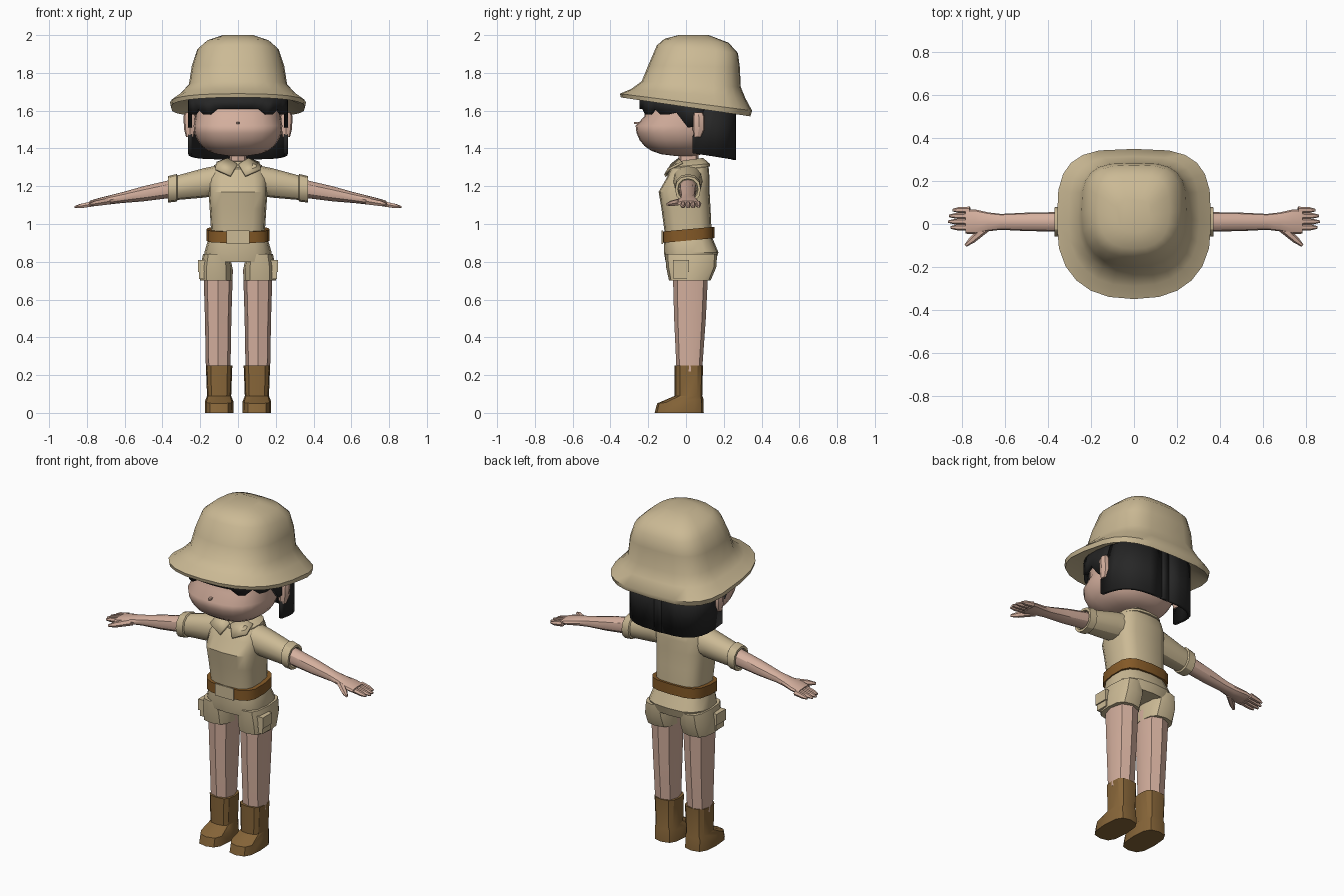
import bpy, bmesh, math
from math import sin, cos, radians, copysign
from mathutils import Vector

if "Cube" in bpy.data.objects:
    bpy.data.objects.remove(bpy.data.objects["Cube"], do_unlink=True)


def material(name, red, green, blue):
    mat = bpy.data.materials.new(name)
    mat.use_nodes = True
    colour = (red, green, blue, 1)
    mat.diffuse_color = colour
    mat.node_tree.nodes["Principled BSDF"].inputs["Base Color"].default_value = colour
    return mat


KHAKI = material("khaki cloth", .6, .49, .3)
SKIN = material("skin", .66, .43, .34)
HAIR = material("black hair", .02, .02, .02)
BOOT = material("boot leather", .24, .13, .04)
BELT = material("belt leather", .23, .1, .02)


def finish(name, bm, mat, mirror=False, thick=0, angle=32):
    # Turn the mesh into a shaded object with its modifiers
    bmesh.ops.recalc_face_normals(bm, faces=bm.faces[:])
    mesh = bpy.data.meshes.new(name)
    bm.to_mesh(mesh)
    bm.free()
    mesh.materials.append(mat)
    for polygon in mesh.polygons:
        polygon.use_smooth = True
    mesh.set_sharp_from_angle(angle=radians(angle))
    obj = bpy.data.objects.new(name, mesh)
    bpy.context.collection.objects.link(obj)
    if mirror:
        obj.modifiers.new("mirror", "MIRROR")
    if thick:
        solid = obj.modifiers.new("thickness", "SOLIDIFY")
        solid.thickness = thick
        solid.offset = 0


def skin_rings(name, rings, mat, **options):
    # Bridge equal rings of points and cap both ends
    bm = bmesh.new()
    loops = [[bm.verts.new(point) for point in ring] for ring in rings]
    for low, high in zip(loops, loops[1:]):
        for i in range(len(low)):
            bm.faces.new((low[i - 1], low[i], high[i], high[i - 1]))
    bm.faces.new(loops[0])
    bm.faces.new(loops[-1])
    finish(name, bm, mat, **options)


def rounded(angle, power):
    # Point on a unit superellipse
    c, s = cos(angle), sin(angle)
    return copysign(abs(c) ** (2 / power), c), copysign(abs(s) ** (2 / power), s)


def oval(sides, power, back_power):
    angles = [math.tau * i / sides for i in range(sides)]
    return [rounded(a, back_power if a < math.pi else power) for a in angles]


def upright(name, rows, mat, sides=16, power=2.5, back_power=None, x=0, **options):
    # Rows: height, half width, front, back and optional rise towards the back
    outline = oval(sides, power, back_power or power)
    rings = []
    for z, width, front, back, *rise in rows:
        middle, depth = (front + back) / 2, (back - front) / 2
        rings.append([(x + width * c, middle + depth * s, z + sum(rise) * (s + 1) / 2)
                      for c, s in outline])
    skin_rings(name, rings, mat, mirror=x > 0, **options)


def arm_height(x):
    return 1.25 - .18 * x


def along_arm(name, rows, mat):
    # Rows: distance from the middle, half depth, half height
    rings = [[(x, .01 + depth * c, arm_height(x) + height * s)
              for c, s in oval(12, 2.2, 2.2)] for x, depth, height in rows]
    skin_rings(name, rings, mat, mirror=True)


def digit(name, root, tip, radius):
    # Tapered finger between two points (x, y) on the drooping arm plane
    start, end = [Vector((x, y, arm_height(x) - .005)) for x, y in (root, tip)]
    along = (end - start).normalized()
    side = along.cross(Vector((0, 0, 1))).normalized()
    up = side.cross(along)
    rings = [[start.lerp(end, t) + (side * c + up * s) * radius * scale
              for c, s in oval(6, 2, 2)] for t, scale in ((0, 1.1), (.7, .9), (1, .4))]
    skin_rings(name, rings, SKIN, mirror=True)


def curtain(name, angles, power, edges):
    # Hanging sheet of hair around the head; edges gives bottom and top per column
    bm = bmesh.new()
    columns = []
    for i, degrees in enumerate(angles):
        c, s = rounded(radians(degrees), power)
        x, y = .255 * c, .01 + .245 * s
        columns.append([bm.verts.new((x, y, z)) for z in edges(i, y)])
    for (low, high), (next_low, next_high) in zip(columns, columns[1:]):
        bm.faces.new((low, next_low, next_high, high))
    finish(name, bm, HAIR, mirror=True, thick=.02)


def box(name, low, high, mat, mirror=True):
    bm = bmesh.new()
    bmesh.ops.create_cube(bm, size=1)
    for vert in bm.verts:
        vert.co = [a if c < 0 else b for a, b, c in zip(low, high, vert.co)]
    finish(name, bm, mat, mirror=mirror)


# Hat: underside, lip, flaring brim and squarish crown
upright("hat", [
    (1.69, .25, -.24, .27, -.05), (1.67, .355, -.345, .34, -.1),
    (1.69, .36, -.35, .35, -.09), (1.715, .305, -.29, .315, -.05),
    (1.755, .26, -.235, .29, -.03), (1.84, .245, -.2, .285, -.01),
    (1.945, .215, -.155, .275, -.04), (1.98, .165, -.115, .225, -.02),
    (2, .08, -.04, .12)], KHAKI, sides=24, power=2.4, back_power=3.4, angle=50)

# Head: rounded jaw and cheeks by rule, then the recessed brow
jaw = []
for step in range(7):
    lift = radians(84 - 14 * step)
    spread = cos(lift) ** .65
    jaw.append((1.52 - .16 * sin(lift), .235 * spread, -.267 * spread, .18 * spread))
brow = [(z, .225, -.22, .2) for z in (1.57, 1.72)]
upright("head", jaw + brow, SKIN, sides=24, angle=60)
upright("nose", [(z, .01, -.275, -.2) for z in (1.53, 1.54)], SKIN, sides=8)
upright("ears", [(1.46, .02, .04, .08), (1.5, .03, .035, .1),
                 (1.57, .035, .035, .1), (1.59, .025, .04, .09)], SKIN, sides=8, x=.255)
upright("neck", [(z, .045, -.04, .065) for z in (1.28, 1.39)], SKIN, sides=8)

# Hair: cap under the hat, jagged fringe, back curtain
upright("hair_cap", [(1.635, .24, -.23, .245, -.03), (1.73, .23, -.2, .24, -.02)],
        HAIR, sides=24)
locks = (.06, .06, .06, .09, .09, .06, .09, .09, .08, .16, .15, .08)
curtain("hair_fringe", range(-90, 30, 10), 2.5,
        lambda i, y: (1.67 - locks[i], 1.67))
curtain("hair_back", range(1, 91, 11), 3.5,
        lambda i, y: (1.38 - .15 * y, 1.64 if i else 1.46))
curtain("hair_back_middle", (89, 90), 3.5, lambda i, y: (1.34, 1.64))

# Shirt body, sleeves with cuffs, collar
upright("shirt", [
    (.9, .14, -.11, .135), (.97, .143, -.115, .135), (1.08, .15, -.13, .13),
    (1.17, .156, -.145, .125), (1.24, .155, -.105, .125),
    (1.29, .13, -.08, .12, .01), (1.32, .07, -.05, .1, .01)], KHAKI, power=3.2)
along_arm("sleeves", [
    (.08, .08, .08), (.18, .075, .078), (.32, .062, .065), (.325, .07, .073),
    (.37, .068, .07), (.37, .054, .056), (.35, .05, .05)], KHAKI)
upright("collar", [(1.285, .13, -.08, .128, .02), (1.3, .128, -.08, .125, .02),
                   (1.33, .075, -.055, .09, .02)], KHAKI)
flap = bmesh.new()
flap.faces.new([flap.verts.new(point) for point in (
    (.004, -.075, 1.315), (.04, -.112, 1.255), (.12, -.092, 1.29),
    (.112, -.02, 1.325), (.055, -.035, 1.345))])
finish("collar_flaps", flap, KHAKI, mirror=True, thick=.014)

# Bare arms, hands and fingers
along_arm("arms", [(.33, .046, .049), (.5, .043, .04), (.62, .037, .028),
                   (.68, .044, .024), (.74, .058, .02), (.785, .055, .014)], SKIN)
for number, reach in enumerate((.855, .866, .862, .845)):
    spread = number * .027 - .016
    digit("finger_%d" % (number + 1), (.765, spread), (reach, spread), .0145)
digit("thumbs", (.685, -.015), (.785, -.1), .018)

# Belt with plain front panel
upright("belt", [(z, .167, -.126, .15, .025) for z in (.9, .96)], BELT, power=3.2)
box("belt_front_panel", (-.06, -.13, .895), (.06, -.121, .965), KHAKI, mirror=False)

# Shorts: seat, legs and side pockets
upright("shorts_seat", [(.8, .165, -.108, .155), (.85, .178, -.117, .172),
                        (.915, .158, -.117, .14, .01)], KHAKI, power=2.9)
upright("shorts_legs", [(.7, .085, -.09, .13), (.77, .085, -.105, .16),
                        (.84, .07, -.11, .165)], KHAKI, sides=12, power=2.8, x=.115)
box("pockets", (.14, -.065, .71), (.206, .01, .77), KHAKI)
box("pocket_flaps", (.14, -.07, .745), (.213, .015, .81), KHAKI)

# Legs and boots
upright("legs", [(.22, .065, -.05, .085), (.5, .07, -.063, .105),
                 (.76, .078, -.07, .118)], SKIN, sides=8, x=.105)
upright("boots", [(0, .076, -.166, .094), (.05, .075, -.153, .092, .025),
                  (.09, .064, -.06, .086), (.25, .07, -.06, .09)],
        BOOT, sides=12, power=3, x=.1)
